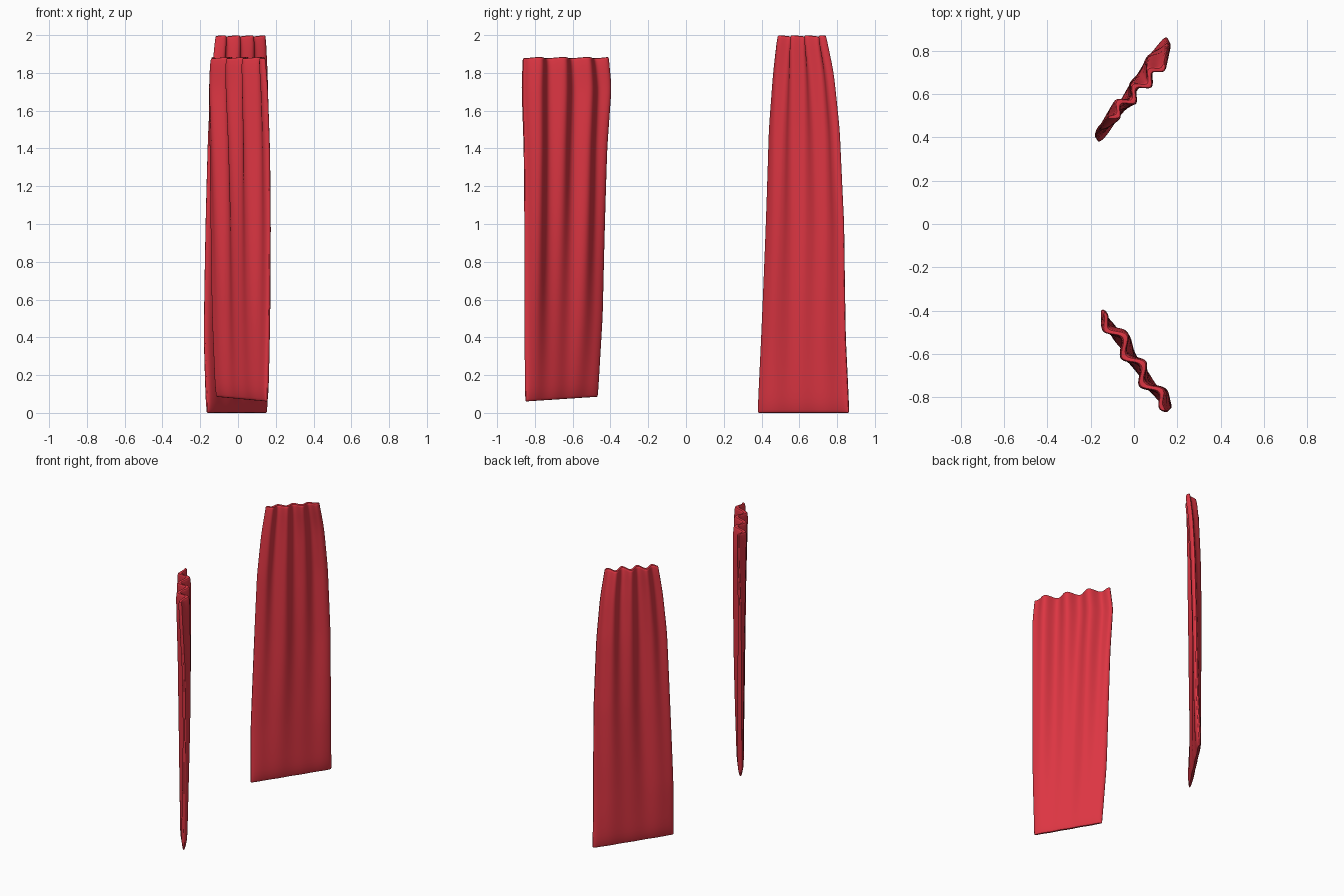
import bpy, bmesh, math
from mathutils import Vector

if "Cube" in bpy.data.objects:
    bpy.data.objects.remove(bpy.data.objects["Cube"])

red = bpy.data.materials.new("red_cloth")
red.diffuse_color = (0.72, 0.036, 0.055, 1)
red.use_nodes = True
red.node_tree.nodes["Principled BSDF"].inputs["Base Color"].default_value = red.diffuse_color

ROWS, COLS = 28, 44


def edges_at(table, z):
    """Interpolate the two side edges of a panel at height z."""
    for a, b in zip(table, table[1:]):
        if z <= b[0] + 1e-6:
            f = (z - a[0]) / (b[0] - a[0])
            v = [p + (q - p) * f for p, q in zip(a, b)]
            break
    return Vector((v[1], v[2], 0)), Vector((v[3], v[4], 0))


def curtain(name, table, flip, crest, cycles, amp, slope, drift):
    z0, z1 = table[0][0], table[-1][0]
    bm = bmesh.new()
    rings = []
    # heights: an extra pair of rows close to the hem and the top edge
    ts = [0, 0.006, 0.025] + [0.025 + 0.955 * i / ROWS for i in range(1, ROWS + 1)] + [0.993, 1]
    for t in ts:
        left, right = edges_at(table, z0 + (z1 - z0) * t)
        d = right - left
        n = Vector((d.y, -d.x, 0)).normalized() * flip
        # cloth is thin at the hem and top, folds deepen upwards
        half = 0.009 + 0.013 * min(1, t / 0.03) * (1 - 0.15 * t)
        if t > 0.99:
            half *= 0.8
        fold = amp * (0.06 + 0.94 * t ** 1.4)

        def point(s, side):
            ph = s - crest + drift * (1 - t) ** 2
            fade = min(1, 0.35 + 5 * s, 0.35 + 5 * (1 - s))
            wave = math.cos(2 * math.pi * cycles * ph)
            broad = 0.010 * math.sin(math.pi * t) * math.cos(2 * math.pi * 1.5 * (s - crest))
            off = fold * fade * wave + broad
            slim = (1 - abs(2 * s - 1) ** 8) ** 0.5
            p = left + d * s + n * (off + side * half * (0.25 + 0.75 * slim))
            p.z = z0 + (z1 - z0) * t + slope * (1 - s) * (1 - t)
            p.z -= 0.007 * t ** 12 * (1 - wave) * 0.5
            return p

        ring = [point(i / COLS, 1) for i in range(COLS + 1)]
        ring += [point(i / COLS, -1) for i in range(COLS, -1, -1)]
        rings.append([bm.verts.new(p) for p in ring])
    # skin between rings
    m = len(rings[0])
    for a, b in zip(rings, rings[1:]):
        for i in range(m):
            j = (i + 1) % m
            bm.faces.new((a[i], a[j], b[j], b[i]))
    # hem and top strips
    for r in (rings[0], rings[-1]):
        for i in range(COLS):
            bm.faces.new((r[i], r[i + 1], r[m - 2 - i], r[m - 1 - i]))
    bmesh.ops.recalc_face_normals(bm, faces=bm.faces)
    me = bpy.data.meshes.new(name)
    bm.to_mesh(me)
    bm.free()
    me.materials.append(red)
    ob = bpy.data.objects.new(name, me)
    bpy.context.collection.objects.link(ob)
    sub = ob.modifiers.new("soften", 'SUBSURF')
    sub.levels = sub.render_levels = 1
    bpy.ops.object.select_all(action='DESELECT')
    ob.select_set(True)
    bpy.context.view_layer.objects.active = ob
    bpy.ops.object.shade_smooth_by_angle(angle=math.radians(50))


# rows: z, left edge x y, right edge x y
curtain("back_curtain", [
    (0.00, -.165, .380, .152, .864),
    (0.40, -.173, .396, .157, .848),
    (1.00, -.160, .418, .157, .842),
    (1.50, -.148, .435, .152, .818),
    (1.80, -.132, .460, .146, .785),
    (2.00, -.115, .487, .138, .742)], 1, 0.38, 3.5, 0.022, 0.0, 0.03)

curtain("front_curtain", [
    (0.06, -.115, -.468, .156, -.850),
    (0.50, -.130, -.440, .162, -.857),
    (1.00, -.138, -.428, .166, -.857),
    (1.40, -.146, -.418, .166, -.858),
    (1.72, -.155, -.398, .160, -.866),
    (1.885, -.145, -.415, .150, -.858)], -1, 0.27, 3.5, 0.028, 0.025, -0.05)
